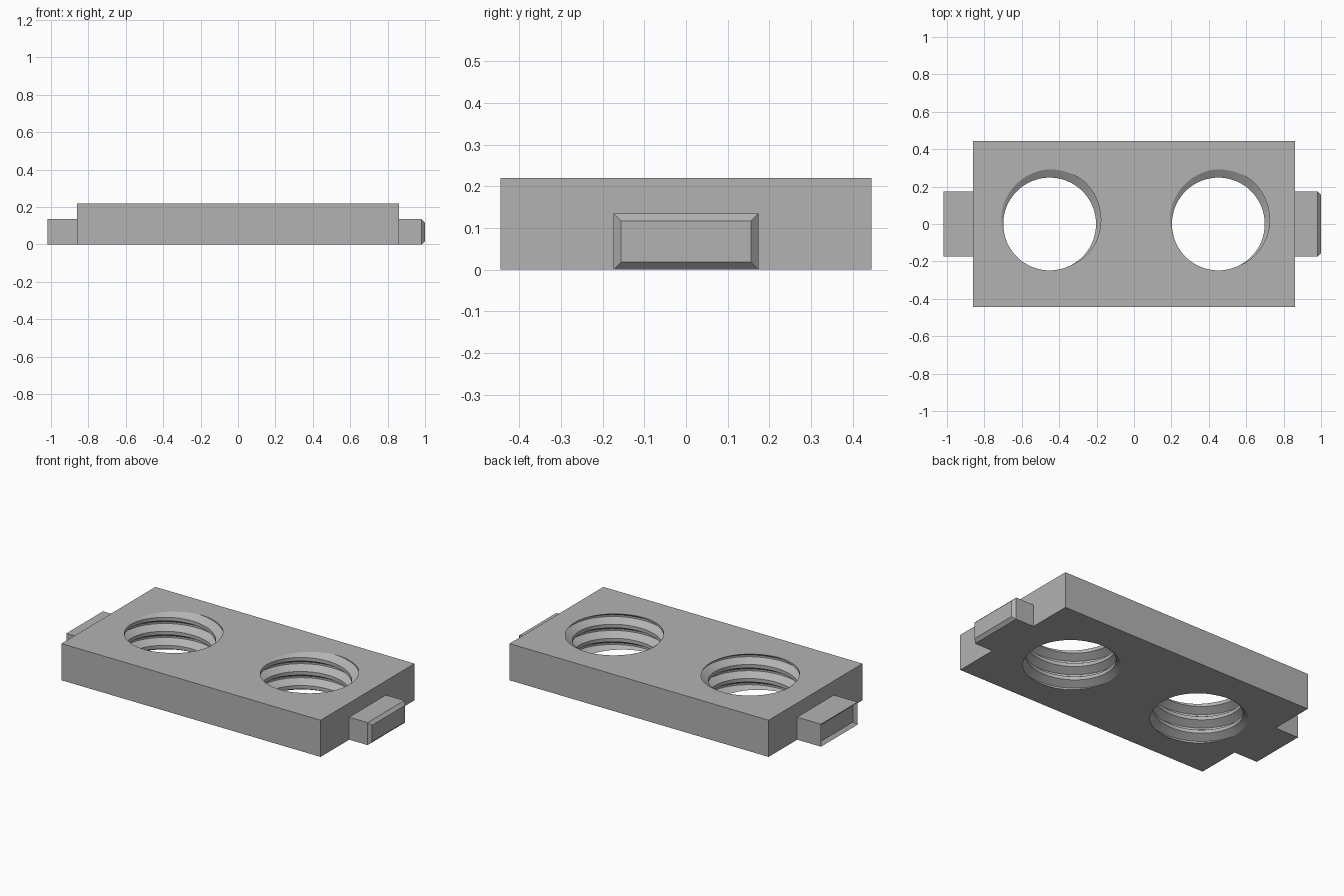
import bpy, bmesh, math

cube = bpy.data.objects.get("Cube")
if cube:
    bpy.data.objects.remove(cube, do_unlink=True)

HALF_X, HALF_Y, HEIGHT = 0.86, 0.445, 0.22
PITCH, R_MINOR, R_MAJOR = 0.084, 0.248, 0.292
SEGMENTS = 96

grey = bpy.data.materials.new("plain grey")
grey.use_nodes = True
COLOUR = (0.45, 0.45, 0.45, 1)
grey.diffuse_color = COLOUR
grey.node_tree.nodes["Principled BSDF"].inputs["Base Color"].default_value = COLOUR


def make_object(name, bm):
    bmesh.ops.recalc_face_normals(bm, faces=bm.faces)
    mesh = bpy.data.meshes.new(name)
    bm.to_mesh(mesh)
    bm.free()
    mesh.materials.append(grey)
    obj = bpy.data.objects.new(name, mesh)
    bpy.context.collection.objects.link(obj)
    return obj


def box(x0, x1, y, z):
    bm = bmesh.new()
    bmesh.ops.create_cube(bm, size=1)
    for v in bm.verts:
        v.co = (x1 if v.co.x > 0 else x0, math.copysign(y, v.co.y), z if v.co.z > 0 else 0)
    return bm


def thread_radius(phase):
    # Truncated V thread: phase 0 is the middle of the groove, 0.5 the crest
    d = abs(phase - round(phase))
    t = min(max((d - 1 / 16) / (5 / 16), 0), 1)
    return R_MAJOR + (R_MINOR - R_MAJOR) * t


def thread_cutter(x):
    # Threaded plug: helical strips clamped between two flat ends
    bm = bmesh.new()
    low, high = -0.03, HEIGHT + 0.03
    breaks = [k + b for k in range(-6, 4) for b in (-3 / 8, -1 / 16, 1 / 16, 3 / 8)]
    columns = []
    for i in range(SEGMENTS + 1):
        turn = i / SEGMENTS
        a = math.tau * turn
        start = HEIGHT + PITCH * (turn - 0.2)
        column = []
        for b in breaks:
            z = min(max(start + PITCH * b, low), high)
            r = thread_radius((z - start) / PITCH)
            column.append(bm.verts.new((x + r * math.cos(a), r * math.sin(a), z)))
        columns.append(column)
    for c, n in zip(columns, columns[1:]):
        for j in range(len(breaks) - 1):
            bm.faces.new((c[j], n[j], n[j + 1], c[j + 1]))
    bmesh.ops.remove_doubles(bm, verts=bm.verts, dist=0.00002)
    bmesh.ops.holes_fill(bm, edges=[e for e in bm.edges if e.is_boundary], sides=0)
    bmesh.ops.triangulate(bm, faces=bm.faces)
    return make_object("thread_cutter", bm)


# Plate with two threaded through holes
plate = make_object("threaded_plate", box(-HALF_X, HALF_X, HALF_Y, HEIGHT))
for x in (-0.451, 0.451):
    cutter = thread_cutter(x)
    cut = plate.modifiers.new("threaded hole", 'BOOLEAN')
    cut.operation, cut.solver, cut.object = 'DIFFERENCE', 'EXACT', cutter
    bpy.context.view_layer.objects.active = plate
    bpy.ops.object.modifier_apply(modifier=cut.name)
    bpy.data.objects.remove(cutter, do_unlink=True)

# End tabs with chamfered outer faces
for name, side in (("left_tab", 1), ("right_tab", -1)):
    bm = box(side * HALF_X, side, 0.174, 0.135)
    rim = [e for e in bm.edges if all(abs(v.co.x) > 0.99 for v in e.verts)]
    bmesh.ops.bevel(bm, geom=rim, offset=0.018, segments=1, affect='EDGES')
    make_object(name, bm)

# Smooth thread walls, crisp edges
bpy.ops.object.select_all(action='DESELECT')
plate.select_set(True)
bpy.context.view_layer.objects.active = plate
bpy.ops.object.shade_smooth_by_angle(angle=math.radians(30))
